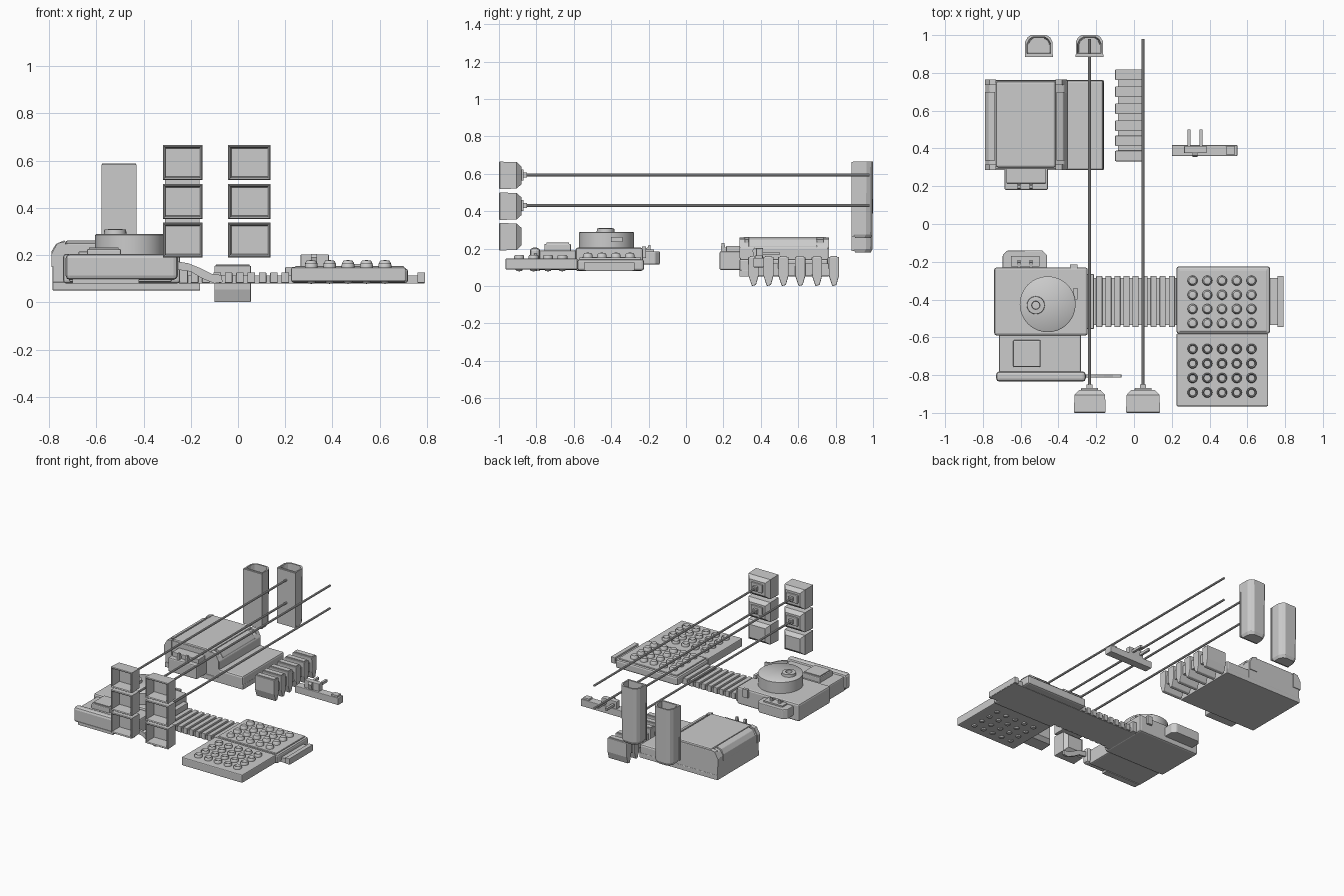
import bpy, bmesh, math
from mathutils import Vector

if "Cube" in bpy.data.objects:
    bpy.data.objects.remove(bpy.data.objects["Cube"])


def finish(name, bm, bevel=0.0, smooth=False, seg=2):
    bmesh.ops.recalc_face_normals(bm, faces=bm.faces)
    me = bpy.data.meshes.new(name)
    bm.to_mesh(me)
    bm.free()
    ob = bpy.data.objects.new(name, me)
    bpy.context.collection.objects.link(ob)
    if bevel:
        m = ob.modifiers.new("bevel", 'BEVEL')
        m.width, m.segments, m.limit_method = bevel, seg, 'ANGLE'
    if smooth:
        bpy.context.view_layer.objects.active = ob
        ob.select_set(True)
        bpy.ops.object.shade_smooth_by_angle(angle=math.radians(40))
        ob.select_set(False)
    return ob


def prism(name, pts, axis, a, b, bevel=0.0):
    """Extrude a 2D profile along x (y,z points), y (x,z points) or z (x,y points)."""
    put = {'x': lambda u, v, w: (w, u, v), 'y': lambda u, v, w: (u, w, v),
           'z': lambda u, v, w: (u, v, w)}[axis]
    bm = bmesh.new()
    f = bm.faces.new([bm.verts.new(put(u, v, a)) for u, v in pts])
    r = bmesh.ops.extrude_face_region(bm, geom=[f])
    vs = [g for g in r['geom'] if isinstance(g, bmesh.types.BMVert)]
    bmesh.ops.translate(bm, verts=vs, vec=Vector(put(0, 0, b - a)))
    return finish(name, bm, bevel)


def box(name, x0, x1, y0, y1, z0, z1, bevel=0.0):
    return prism(name, [(x0, y0), (x1, y0), (x1, y1), (x0, y1)], 'z', z0, z1, bevel)


def lathe(name, x, y, prof, n=24):
    """Spin an (r, z) profile round a vertical axis at x, y."""
    bm = bmesh.new()
    vs = [bm.verts.new((x + r, y, z)) for r, z in prof]
    es = [bm.edges.new(p) for p in zip(vs, vs[1:])]
    bmesh.ops.spin(bm, geom=vs + es, cent=(x, y, 0), axis=(0, 0, 1),
                   angle=2 * math.pi, steps=n)
    bmesh.ops.remove_doubles(bm, verts=bm.verts, dist=1e-4)
    return finish(name, bm, smooth=True)


def hollow(name, rings):
    """Skin a list of closed rings, capping the first and last."""
    bm = bmesh.new()
    rs = [[bm.verts.new(p) for p in ring] for ring in rings]
    for r, s in zip(rs, rs[1:]):
        for i in range(len(r)):
            j = (i + 1) % len(r)
            bm.faces.new((r[i], r[j], s[j], s[i]))
    bm.faces.new(rs[0])
    bm.faces.new(rs[-1])
    return finish(name, bm)


# Front machine: body, front section, rounded front bar
box("control_body", -.74, -.245, -.59, -.23, .08, .205, .012)
box("control_front", -.715, -.28, -.79, -.585, .085, .19, .008)
box("front_bar", -.73, -.255, -.835, -.78, .095, .205, .018)
box("front_bar_foot", -.70, -.42, -.825, -.78, .08, .10)
box("screen_frame", -.64, -.495, -.757, -.615, .18, .225, .006)
box("screen", -.63, -.505, -.747, -.625, .22, .232)

# Round drum with offset knob
lathe("drum", -.457, -.425, [(0, .19), (.148, .19), (.148, .285), (.142, .29), (0, .29)], 32)
lathe("drum_knob", -.52, -.43, [(.02, .285), (.048, .285), (.046, .308), (.022, .31), (.02, .285)])
box("drum_tab", -.32, -.30, -.40, -.34, .235, .262)

# Rear connector on the front machine
prism("control_socket", [(-.695, -.235), (-.695, -.165), (-.67, -.14), (-.485, -.14),
                         (-.46, -.165), (-.46, -.235)], 'z', .115, .185, .005)
for x in (-.61, -.545):
    prism("control_clip", [(-.23, .18), (-.23, .20), (-.205, .205), (-.20, .22), (-.19, .22),
                           (-.19, .18)], 'x', x - .008, x + .008)
box("control_socket_top", -.65, -.50, -.225, -.17, .18, .195)
box("control_button", -.34, -.30, -.235, -.215, .15, .21)

# Curved lever at the front
prism("lever", [(-.27, .175), (-.21, .165), (-.16, .145), (-.11, .12), (-.068, .115), (-.066, .085),
                (-.10, .08), (-.15, .10), (-.20, .13), (-.27, .14)], 'y', -.812, -.797)

# Ribbed belt
box("belt", -.25, .79, -.535, -.285, .08, .113)
for i in range(21):
    x = -.20 + i * .048
    if x < .22 or x > .72:
        box("belt_rib", x, x + .032, -.545, -.275, .082, .126, .003)
box("belt_clamp", -.25, -.212, -.555, -.265, .08, .155, .004)

# Button tray and well tray
box("button_tray", .225, .72, -.58, -.225, .082, .143, .012)
box("button_tray_lid", .24, .705, -.57, -.24, .14, .153, .005)
box("well_tray", .225, .71, -.965, -.58, .088, .147, .006)
for i in range(5):
    for j in range(4):
        x = .31 + i * .078
        lathe("button", x, -.525 + j * .075,
              [(.027, .15), (.026, .165), (.019, .176), (0, .179)], 14)
        y = -.892 + j * .077
        lathe("well_rim", x, y, [(.017, .146), (.018, .162), (.022, .167),
                                 (.027, .160), (.027, .146)], 14)
        lathe("well_bottom", x, y, [(.02, .09), (.015, .081), (0, .078)], 12)

# Back machine: lid profile, flat side slab, rails
prism("housing", [(-.785, .055), (-.785, .205), (-.765, .24), (-.72, .25), (-.42, .25),
                  (-.37, .23), (-.35, .20), (-.35, .055)], 'y', .29, .76, .006)
box("housing_lid", -.73, -.415, .30, .755, .24, .262, .010)
box("side_slab", -.36, -.162, .285, .76, .055, .145, .012)
box("housing_base", -.785, -.16, .285, .762, .05, .085, .004)
for x, s in ((-.79, 1), (-.355, -1)):
    prism("lid_rail", [(x, .17), (x, .215), (x + s * .02, .248), (x + s * .055, .262),
                       (x + s * .055, .245), (x + s * .02, .17)], 'y', .335, .70, .003)
    for y in (.285, .735):
        prism("rail_end", [(x, .15), (x, .205), (x + s * .025, .25), (x + s * .06, .258),
                           (x + s * .06, .15)], 'y', y, y + .03)

# Front connector of the back machine
box("housing_socket", -.685, -.455, .18, .295, .085, .185, .008)
box("housing_socket_top", -.675, -.465, .215, .295, .18, .215, .004)
for x in (-.61, -.545):
    prism("housing_clip", [(.185, .18), (.19, .23), (.205, .23), (.21, .205), (.25, .20),
                           (.25, .18)], 'x', x - .008, x + .008)

# Row of six tapered cells on a thin carrier
for y in (.36, .44, .52, .61, .70, .79):
    prism("tapered_cell", [(y - .028, .155), (y + .028, .155), (y + .028, .055), (y + .014, .005),
                           (y - .008, 0), (y - .026, .055)], 'x', -.10, .055, .004)
    box("cell_cap", -.093, .048, y - .018, y + .018, .150, .16)
box("cell_carrier", -.085, .04, .335, .815, .055, .12)

# Two-pronged adapter
box("adapter_bar", .20, .547, .36, .418, .10, .15, .004)
box("adapter_block", .265, .385, .375, .413, .145, .203, .004)
box("adapter_end", .487, .535, .368, .41, .145, .163, .003)
for x in (.29, .355):
    box("adapter_prong", x - .008, x + .008, .40, .50, .165, .183)
prism("adapter_hook", [(.365, .15), (.355, .19), (.365, .205), (.385, .2), (.385, .15)], 'x', .31, .335)


def front_cell(x0, x1, z0, z1):
    def rect(y, d):
        return [(x0 + d, y, z0 + d), (x1 - d, y, z0 + d), (x1 - d, y, z1 - d), (x0 + d, y, z1 - d)]
    hollow("square_cup", [rect(-.915, .014), rect(-.995, .010), rect(-1, .004),
                          rect(-.995, 0), rect(-.905, .003), rect(-.88, .026)])


# Stack of open square cups, the upper two rows carrying rods
for x0, x1, xr in ((-.318, -.15, -.235), (-.042, .138, .048)):
    for k, z0 in enumerate((.19, .353, .518)):
        front_cell(x0, x1, z0, z0 + .147)
        if k:
            zr = (.43, .594)[k - 1]
            box("cup_socket", xr - .045, xr + .045, -.885, -.868, zr - .03, zr + .03, .004)
            box("cup_nipple", xr - .016, xr + .016, -.87, -.85, zr - .014, zr + .014)
            ring = [(xr + .0075 * math.cos(a * math.pi / 4), zr + .0075 * math.sin(a * math.pi / 4))
                    for a in range(8)]
            prism("long_rod", ring, 'y', -.87, .98)

# Tall open tubes at the back, rounded on the rear side
for xc, z0 in ((-.504, .178), (-.236, .256)):
    def outline(z, d):
        w, yb, yf = .072 - d, 1 - d, .893 + d
        return [(xc - w, yf, z), (xc + w, yf, z), (xc + w, yb - .035, z), (xc + w - .012, yb - .012, z),
                (xc + w - .03, yb, z), (xc - w + .03, yb, z), (xc - w + .012, yb - .012, z),
                (xc - w, yb - .035, z)]
    t = z0 + .409
    hollow("tall_tube", [outline(z0 + .03, .016), outline(t, .010), outline(t, 0),
                         outline(z0 + .02, .003), outline(z0, .012)])
    box("tube_rim", xc - .074, xc + .074, .885, .897, z0 + .01, t - .003)
